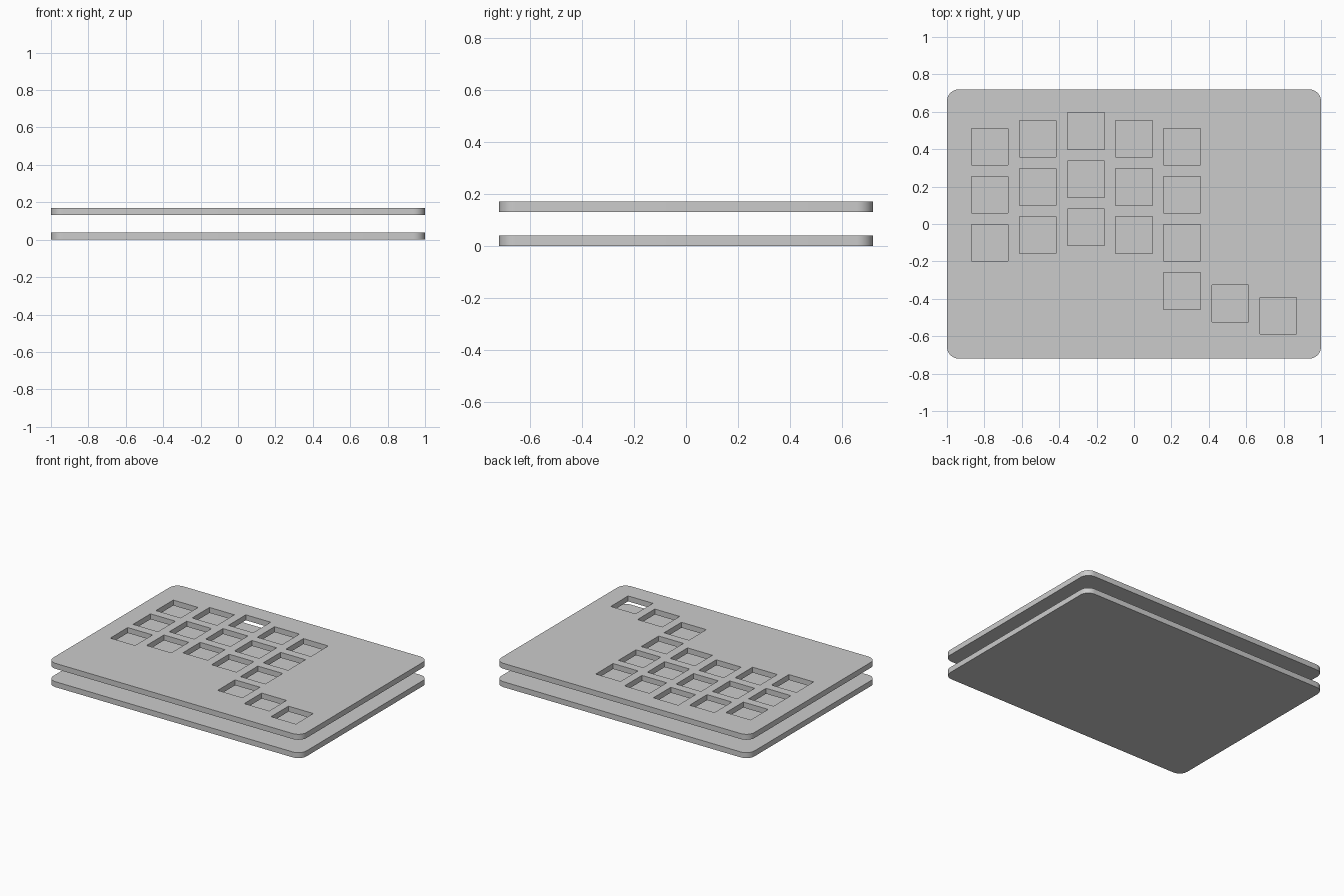
import bpy, bmesh, math

cube = bpy.data.objects.get("Cube")
if cube:
    bpy.data.objects.remove(cube, do_unlink=True)

HALF_X, HALF_Y, RADIUS = 1.0, 0.72, 0.064
THICK, PITCH, HOLE = 0.039, 0.257, 0.196

grey = bpy.data.materials.new("plain grey")
grey.use_nodes = True
colour = (0.6, 0.6, 0.6, 1)
grey.diffuse_color = colour
grey.node_tree.nodes["Principled BSDF"].inputs["Base Color"].default_value = colour


def rounded_outline(steps=8):
    points = []
    for i, (sx, sy) in enumerate([(1, 1), (-1, 1), (-1, -1), (1, -1)]):
        for k in range(steps + 1):
            a = (i + k / steps) * math.pi / 2
            points.append((sx * (HALF_X - RADIUS) + RADIUS * math.cos(a),
                           sy * (HALF_Y - RADIUS) + RADIUS * math.sin(a)))
    return points


def square(x, y):
    h = HOLE / 2
    return [(x - h, y - h), (x + h, y - h), (x + h, y + h), (x - h, y + h)]


def plate(name, outlines, bottom):
    # Filled flat curve with inner loops as holes, extruded to thickness
    curve = bpy.data.curves.new(name, 'CURVE')
    curve.dimensions = '2D'
    curve.fill_mode = 'BOTH'
    curve.extrude = THICK / 2
    for outline in outlines:
        spline = curve.splines.new('POLY')
        spline.points.add(len(outline) - 1)
        for point, (x, y) in zip(spline.points, outline):
            point.co = (x, y, 0, 1)
        spline.use_cyclic_u = True
    curve.materials.append(grey)
    obj = bpy.data.objects.new(name, curve)
    bpy.context.collection.objects.link(obj)
    obj.location.z = bottom + THICK / 2
    bpy.ops.object.select_all(action='DESELECT')
    obj.select_set(True)
    bpy.context.view_layer.objects.active = obj
    bpy.ops.object.convert(target='MESH')
    obj = bpy.context.object

    # Weld the caps to the walls and face everything outward
    bm = bmesh.new()
    bm.from_mesh(obj.data)
    bmesh.ops.remove_doubles(bm, verts=bm.verts, dist=0.0005)
    bmesh.ops.recalc_face_normals(bm, faces=bm.faces)
    bmesh.ops.dissolve_limit(bm, angle_limit=0.01, verts=bm.verts, edges=bm.edges)
    bm.to_mesh(obj.data)
    bm.free()
    bpy.ops.object.shade_smooth_by_angle(angle=math.radians(30))


# Key columns: top key height and number of keys
columns = [(0.413, 3), (0.455, 3), (0.497, 3), (0.455, 3), (0.413, 4),
           (-0.425, 1), (-0.49, 1)]
holes = [square((c - 3) * PITCH, top - row * PITCH)
         for c, (top, count) in enumerate(columns) for row in range(count)]

plate("bottom_plate", [rounded_outline()], 0)
plate("switch_plate", [rounded_outline()] + holes, 0.131)
